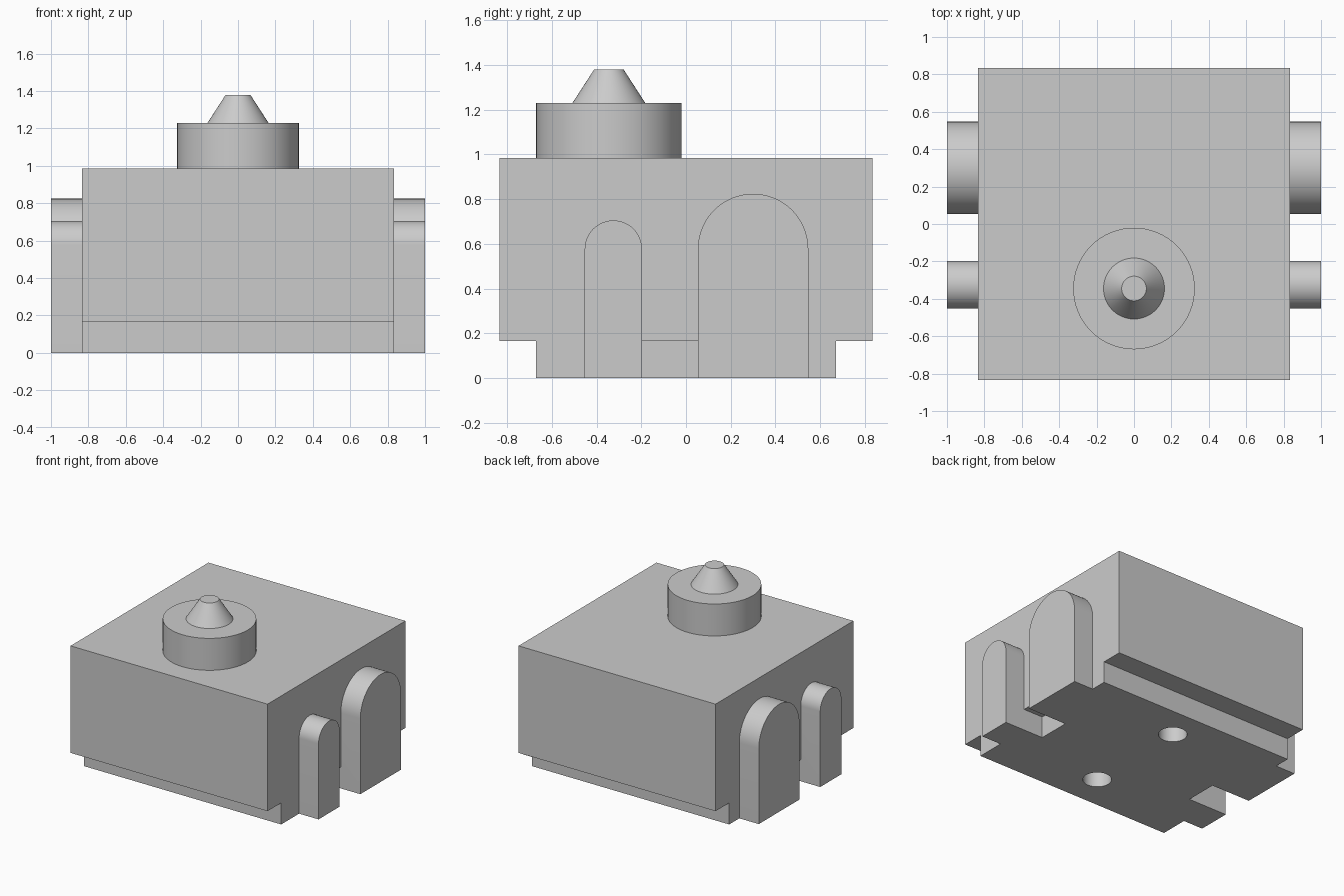
import bpy, bmesh, math
from mathutils import Vector

if "Cube" in bpy.data.objects:
    bpy.data.objects.remove(bpy.data.objects["Cube"], do_unlink=True)

grey = bpy.data.materials.new("light_grey")
grey.use_nodes = True
colour = (0.6, 0.6, 0.6, 1)
grey.diffuse_color = colour
grey.node_tree.nodes["Principled BSDF"].inputs["Base Color"].default_value = colour

HALF, INNER, STEP, TOP = 0.835, 0.67, 0.165, 0.985
SPRING = 0.577


def make(name, bm):
    bmesh.ops.recalc_face_normals(bm, faces=bm.faces)
    mesh = bpy.data.meshes.new(name)
    bm.to_mesh(mesh)
    bm.free()
    mesh.materials.append(grey)
    obj = bpy.data.objects.new(name, mesh)
    bpy.context.collection.objects.link(obj)
    return obj


def extrude_x(name, outline, x0, x1):
    """Extrude a (y, z) outline from x0 to x1."""
    bm = bmesh.new()
    face = bm.faces.new([bm.verts.new((x0, y, z)) for y, z in outline])
    geom = bmesh.ops.extrude_face_region(bm, geom=[face])["geom"]
    verts = [v for v in geom if isinstance(v, bmesh.types.BMVert)]
    bmesh.ops.translate(bm, verts=verts, vec=Vector((x1 - x0, 0, 0)))
    return make(name, bm)


def rounded(name, y, r_bottom, r_top, z0, z1):
    """Upright cylinder or truncated cone on the centre line."""
    bm = bmesh.new()
    bmesh.ops.create_cone(bm, cap_ends=True, segments=64, radius1=r_bottom,
                          radius2=r_top, depth=z1 - z0)
    bmesh.ops.translate(bm, verts=bm.verts, vec=Vector((0, y, (z0 + z1) / 2)))
    return make(name, bm)


def combine(target, tool, operation):
    mod = target.modifiers.new("shape", "BOOLEAN")
    mod.operation, mod.solver, mod.object = operation, "EXACT", tool
    bpy.context.view_layer.objects.active = target
    bpy.ops.object.modifier_apply(modifier=mod.name)
    bpy.data.objects.remove(tool, do_unlink=True)


def arch(y, r):
    arc = [(y + r * math.cos(math.pi * i / 32), SPRING + r * math.sin(math.pi * i / 32))
           for i in range(33)]
    return [(y + r, 0)] + arc + [(y - r, 0)]


# Block with a recessed foot at front and back
body = extrude_x("body", [(-INNER, 0), (INNER, 0), (INNER, STEP), (HALF, STEP),
                          (HALF, TOP), (-HALF, TOP), (-HALF, STEP), (-INNER, STEP)],
                 -HALF, HALF)

# Arched side blocks, and the notch in the foot between them
for s in (-1, 1):
    notch = extrude_x("notch", [(-0.197, -0.1), (0.053, -0.1), (0.053, STEP), (-0.197, STEP)],
                      s * INNER, s * 1.2)
    combine(body, notch, "DIFFERENCE")
    for y, r in ((-0.325, 0.128), (0.3, 0.247)):
        combine(body, extrude_x("arch", arch(y, r), s * 0.75, s), "UNION")

# Round sockets in the underside
for y in (-0.4, 0.42):
    combine(body, rounded("socket", y, 0.1, 0.1, -0.1, 0.33), "DIFFERENCE")

# Drum and tapered knob on top
drum = rounded("top_drum", -0.345, 0.325, 0.325, TOP, 1.23)
knob = rounded("top_knob", -0.345, 0.163, 0.066, 1.23, 1.38)

# Smooth the curves, keep the edges sharp
for obj in (body, drum, knob):
    bpy.ops.object.select_all(action="DESELECT")
    obj.select_set(True)
    bpy.context.view_layer.objects.active = obj
    bpy.ops.object.shade_smooth_by_angle(angle=math.radians(30))
